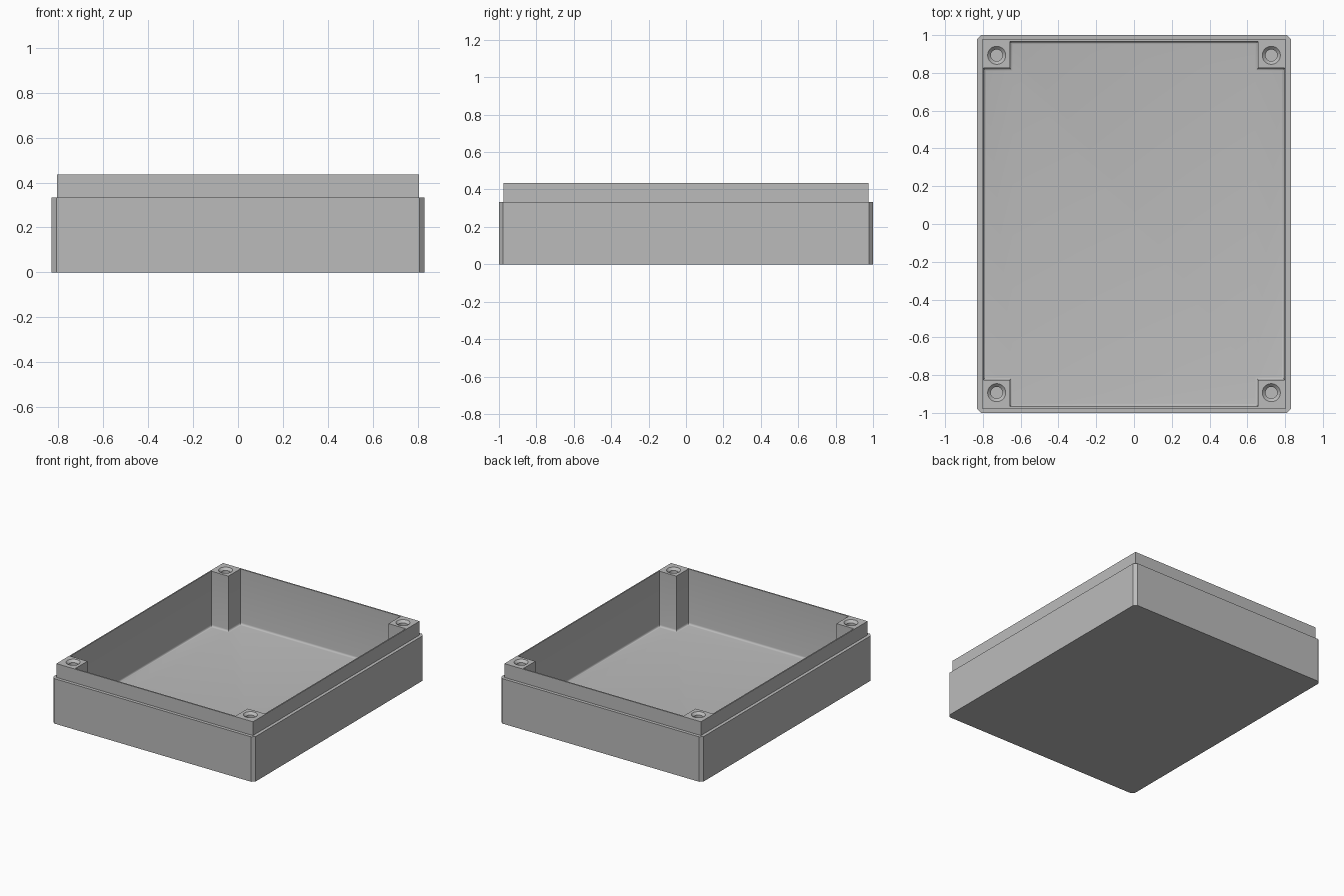
import bpy
import bmesh

if "Cube" in bpy.data.objects:
    bpy.data.objects.remove(bpy.data.objects["Cube"])

HEIGHT, STEP, FLOOR = 0.435, 0.333, 0.025

grey = bpy.data.materials.new("light grey plastic")
grey.use_nodes = True
colour = (0.5, 0.5, 0.5, 1)
grey.diffuse_color = colour
grey.node_tree.nodes["Principled BSDF"].inputs["Base Color"].default_value = colour


def prism(name, outline, z0, z1, fillet=0.0):
    """Extrude an outline; optionally round the edges of its lower face."""
    bm = bmesh.new()
    base = bm.faces.new([bm.verts.new((x, y, z0)) for x, y in outline])
    top = bmesh.ops.extrude_face_region(bm, geom=[base], use_keep_orig=True)["geom"]
    for v in top:
        if isinstance(v, bmesh.types.BMVert):
            v.co.z = z1
    bmesh.ops.recalc_face_normals(bm, faces=bm.faces)
    if fillet:
        low = [e for e in bm.edges if all(abs(v.co.z - z0) < 1e-5 for v in e.verts)]
        bmesh.ops.bevel(bm, geom=low, offset=fillet, segments=4, profile=0.5,
                        affect='EDGES')
    return finish(name, bm)


def finish(name, bm):
    mesh = bpy.data.meshes.new(name)
    bm.to_mesh(mesh)
    bm.free()
    mesh.materials.append(grey)
    obj = bpy.data.objects.new(name, mesh)
    bpy.context.collection.objects.link(obj)
    return obj


def corners(x, y, notch_x, notch_y, chamfer):
    """Rectangle outline with each corner chamfered or notched, anticlockwise."""
    points = []
    for sx, sy in ((1, 1), (-1, 1), (-1, -1), (1, -1)):
        corner = [(sx * x, sy * (y - notch_y))]
        if not chamfer:
            corner.append((sx * (x - notch_x), sy * (y - notch_y)))
        corner.append((sx * (x - notch_x), sy * y))
        points += corner if sx * sy > 0 else corner[::-1]
    return points


def cone(name, x, y, z0, z1, r0, r1):
    bm = bmesh.new()
    bmesh.ops.create_cone(bm, cap_ends=True, segments=32, radius1=r0, radius2=r1,
                          depth=z1 - z0)
    bmesh.ops.translate(bm, verts=bm.verts, vec=(x, y, (z0 + z1) / 2))
    return finish(name, bm)


def combine(target, tool, operation):
    mod = target.modifiers.new(tool.name, 'BOOLEAN')
    mod.object, mod.operation, mod.solver = tool, operation, 'EXACT'
    tool.hide_render = True
    bpy.context.view_layer.objects.active = target
    bpy.ops.object.modifier_apply(modifier=mod.name)
    bpy.data.objects.remove(tool)


# Outer shell with chamfered vertical corners, and the raised lip
box = prism("enclosure_base", corners(0.83, 1.0, 0.022, 0.022, True), 0, STEP)
lip = prism("lip", [(-0.806, -0.976), (0.806, -0.976), (0.806, 0.976), (-0.806, 0.976)],
            0.01, HEIGHT)
combine(box, lip, 'UNION')

# Cavity leaving four square corner posts, rounded where walls meet the floor
cavity = prism("cavity", corners(0.797, 0.966, 0.14, 0.141, False), FLOOR, 0.6, 0.015)
combine(box, cavity, 'DIFFERENCE')

# Countersunk screw holes in the posts
for sx in (-1, 1):
    for sy in (-1, 1):
        x, y = sx * 0.727, sy * 0.893
        combine(box, cone("bore", x, y, 0.12, 0.5, 0.031, 0.031), 'DIFFERENCE')
        combine(box, cone("countersink", x, y, HEIGHT - 0.017, HEIGHT + 0.017,
                          0.031, 0.065), 'DIFFERENCE')

# Smooth the fillets and bores, keeping hard edges
bpy.ops.object.select_all(action='DESELECT')
box.select_set(True)
bpy.context.view_layer.objects.active = box
bpy.ops.object.shade_smooth_by_angle(angle=0.52)
